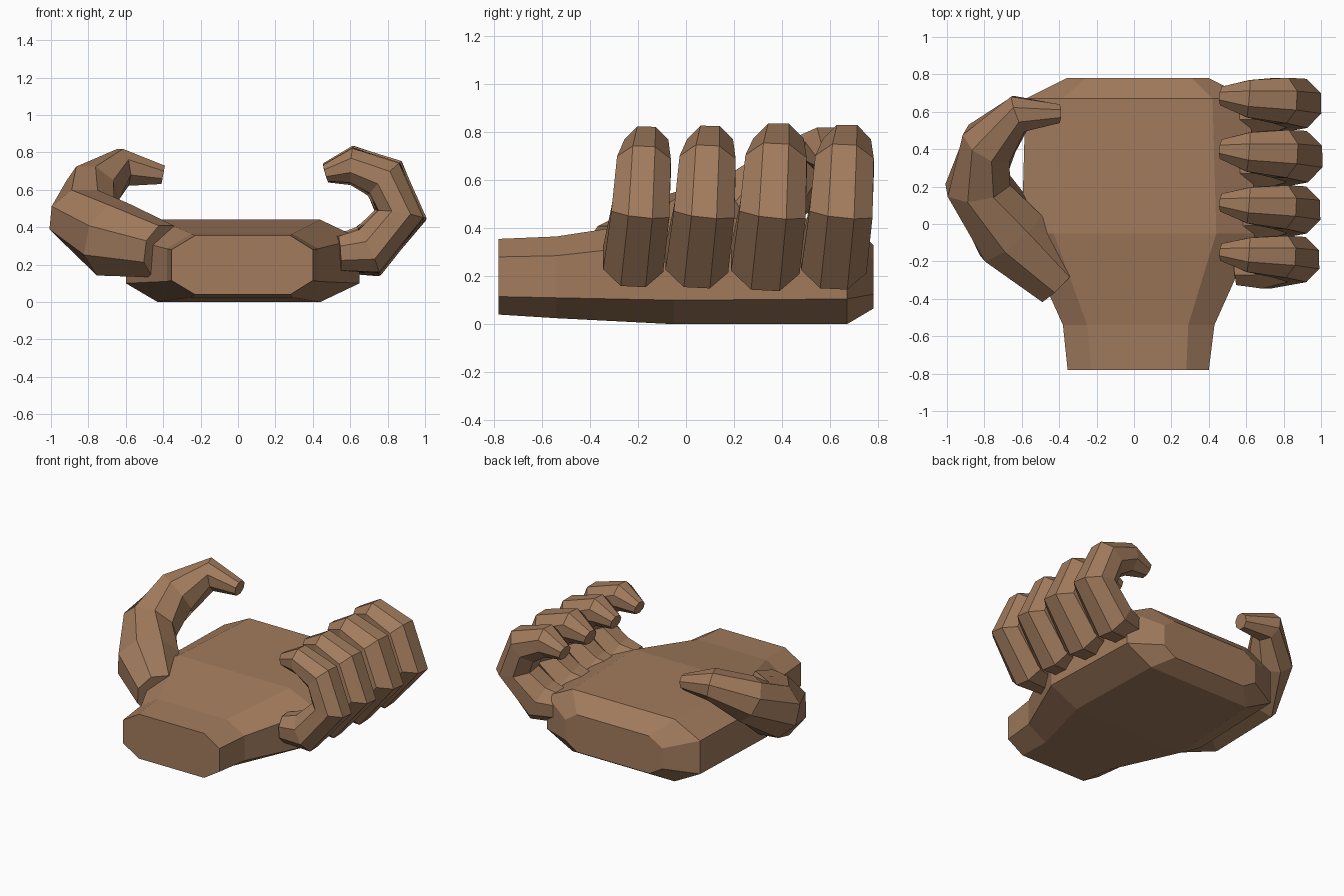
import bpy, bmesh, math
from mathutils import Vector

if "Cube" in bpy.data.objects:
    bpy.data.objects.remove(bpy.data.objects["Cube"])

skin = bpy.data.materials.new("brown skin")
skin.diffuse_color = (0.36, 0.20, 0.11, 1)
skin.use_nodes = True
skin.node_tree.nodes["Principled BSDF"].inputs["Base Color"].default_value = skin.diffuse_color


def loft(name, rings):
    """Skin a closed solid over a list of equal-sized rings of points."""
    bm = bmesh.new()
    vs = [[bm.verts.new(p) for p in ring] for ring in rings]
    n = len(vs[0])
    for a, b in zip(vs, vs[1:]):
        for i in range(n):
            j = (i + 1) % n
            bm.faces.new((a[i], a[j], b[j], b[i]))
    bm.faces.new(vs[0])
    bm.faces.new(vs[-1])
    bmesh.ops.recalc_face_normals(bm, faces=bm.faces[:])
    mesh = bpy.data.meshes.new(name)
    bm.to_mesh(mesh)
    bm.free()
    mesh.materials.append(skin)
    ob = bpy.data.objects.new(name, mesh)
    bpy.context.collection.objects.link(ob)
    return ob


def digit(name, path, radii, ref):
    """Octagonal tube along a path, flat sides facing the ref direction."""
    pts = [Vector(p) for p in path]
    ref = Vector(ref)
    rings = []
    for i, (p, r) in enumerate(zip(pts, radii)):
        before = (p - pts[i - 1]).normalized() if i else Vector()
        after = (pts[i + 1] - p).normalized() if i + 1 < len(pts) else Vector()
        t = (before + after).normalized()
        u = t.cross(ref).normalized()
        v = u.cross(t)
        r /= math.cos(math.pi / 8)
        angles = [(k + 0.5) * math.pi / 4 for k in range(8)]
        rings.append([p + r * (math.cos(a) * u + math.sin(a) * v) for a in angles])
    return loft(name, rings)


# Palm and wrist: chamfered cross-sections along y
# y, left, right, flat left, flat right, bottom, low side, high side, top
sections = [
    (-0.78, -0.355, 0.40, -0.23, 0.28, 0.04, 0.115, 0.28, 0.355),
    (-0.54, -0.38, 0.43, -0.25, 0.29, 0.025, 0.11, 0.285, 0.365),
    (-0.05, -0.60, 0.65, -0.43, 0.44, 0.0, 0.10, 0.34, 0.44),
    (0.67, -0.58, 0.62, -0.38, 0.42, 0.0, 0.105, 0.34, 0.44),
    (0.78, -0.36, 0.40, -0.26, 0.31, 0.065, 0.125, 0.27, 0.33),
]
loft("palm", [
    [(xl, y, z1), (fl, y, z0), (fr, y, z0), (xr, y, z1),
     (xr, y, z2), (fr, y, z3), (fl, y, z3), (xl, y, z2)]
    for y, xl, xr, fl, fr, z0, z1, z2, z3 in sections])

# Four curled fingers: one shared profile (x, z, radius, sideways drift)
profile = [
    (0.54, 0.26, 0.10, -0.045), (0.695, 0.27, 0.137, -0.03),
    (0.87, 0.465, 0.132, 0.0), (0.785, 0.66, 0.122, 0.015),
    (0.61, 0.73, 0.10, 0.025), (0.47, 0.69, 0.05, 0.04),
]
fingers = [("little", -0.19, 0.92), ("ring", 0.075, 0.96),
           ("middle", 0.36, 1.05), ("index", 0.645, 1.0)]
for label, y, s in fingers:
    digit(label + "_finger", [(x, y + d, z) for x, z, r, d in profile],
          [r * s for x, z, r, d in profile], (0, 1, 0))

# Thumb, curling up and back over the palm
digit("thumb",
      [(-0.40, -0.31, 0.27), (-0.66, -0.06, 0.33), (-0.835, 0.21, 0.45),
       (-0.775, 0.43, 0.60), (-0.615, 0.59, 0.72), (-0.40, 0.59, 0.68)],
      [0.14, 0.195, 0.17, 0.145, 0.10, 0.05], (0, 0, 1))
